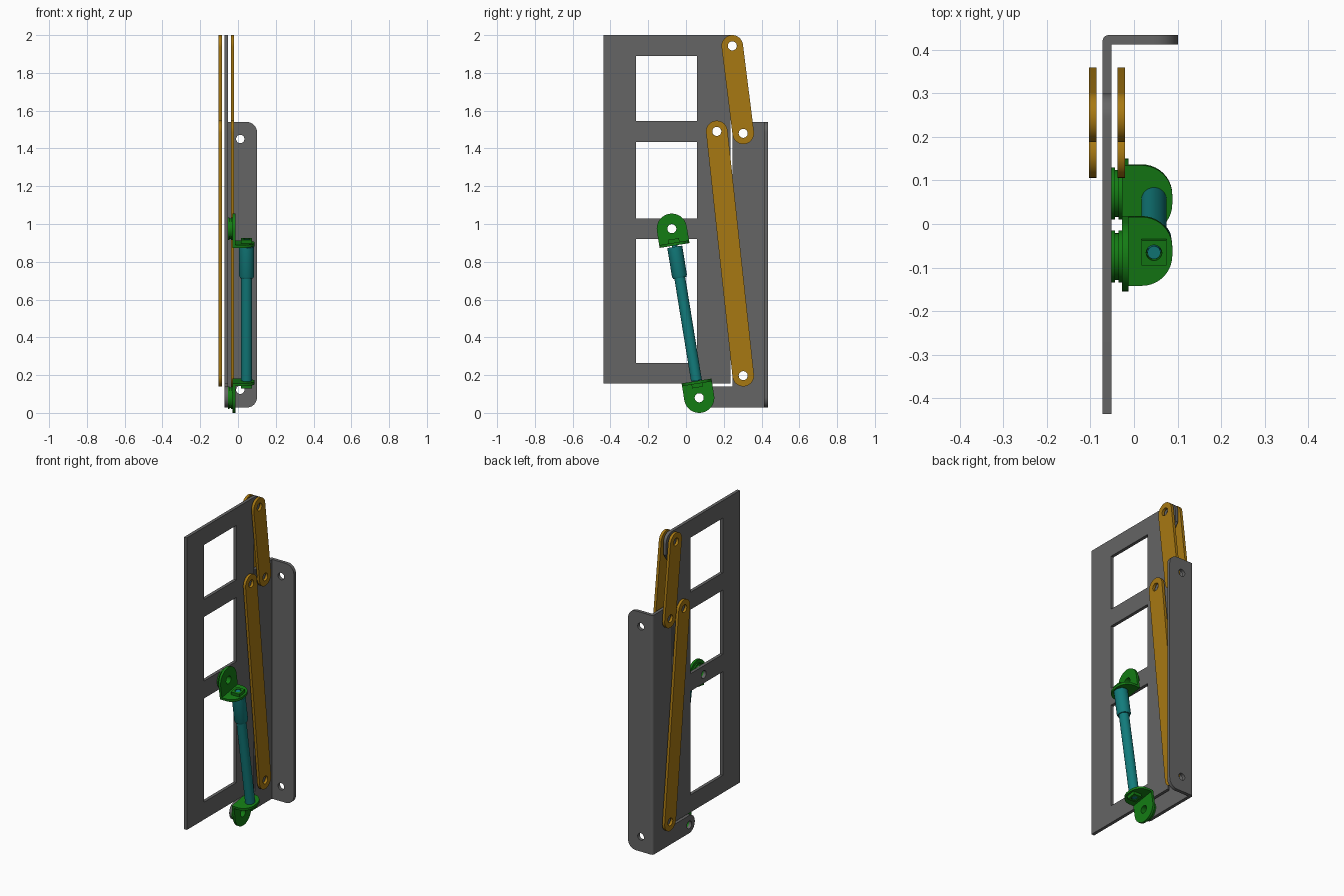
import bpy, bmesh, math
from mathutils import Matrix, Vector

cube = bpy.data.objects.get("Cube")
if cube:
    bpy.data.objects.remove(cube, do_unlink=True)


def material(name, rgb):
    m = bpy.data.materials.new(name)
    m.use_nodes = True
    m.diffuse_color = (*rgb, 1)
    m.node_tree.nodes["Principled BSDF"].inputs["Base Color"].default_value = (*rgb, 1)
    return m


GREY = material("steel grey", (0.13, 0.13, 0.13))
GOLD = material("link gold", (0.39, 0.19, 0.006))
GREEN = material("mount green", (0.007, 0.2, 0.007))
TEAL = material("strut teal", (0.006, 0.2, 0.2))

# Drawing planes: columns are local x, local y, thickness direction
XY = Matrix.Identity(4)
YZ = Matrix(((0, 0, 1, 0), (1, 0, 0, 0), (0, 1, 0, 0), (0, 0, 0, 1)))
XZ = Matrix(((1, 0, 0, 0), (0, 0, 1, 0), (0, 1, 0, 0), (0, 0, 0, 1)))


def finish(name, bm, frame, mat):
    bm.transform(frame)
    bmesh.ops.recalc_face_normals(bm, faces=bm.faces[:])
    mesh = bpy.data.meshes.new(name)
    bm.to_mesh(mesh)
    bm.free()
    mesh.materials.append(mat)
    ob = bpy.data.objects.new(name, mesh)
    bpy.context.collection.objects.link(ob)
    bpy.ops.object.select_all(action="DESELECT")
    ob.select_set(True)
    bpy.context.view_layer.objects.active = ob
    bpy.ops.object.shade_smooth_by_angle(angle=math.radians(30))
    return ob


def circle(a, b, r, n=32):
    steps = [2 * math.pi * i / n for i in range(n)]
    return [Vector((a + r * math.cos(t), b + r * math.sin(t))) for t in steps]


def outline(*corners, n=10):
    """Polygon whose corners are (a, b) or (a, b, radius)."""
    pts = []
    for i, (a, b, *rad) in enumerate(corners):
        p = Vector((a, b))
        if not rad:
            pts.append(p)
            continue
        u = (Vector(corners[i - 1][:2]) - p).normalized()
        v = (Vector(corners[(i + 1) % len(corners)][:2]) - p).normalized()
        half = u.angle(v) / 2
        r = rad[0]
        centre = p + (u + v).normalized() * r / math.sin(half)
        d = r / math.tan(half)
        start, end = p + u * d - centre, p + v * d - centre
        sweep = math.pi - 2 * half
        for k in range(n + 1):
            f = k / n
            w = (start * math.sin((1 - f) * sweep) + end * math.sin(f * sweep)) / math.sin(sweep)
            pts.append(centre + w)
    return [p for i, p in enumerate(pts) if (p - pts[i - 1]).length > 1e-5]


def box(a0, b0, a1, b1):
    return outline((a0, b0), (a1, b0), (a1, b1), (a0, b1))


def plate(name, loops, frame, lo, hi, mat):
    """Flat sheet: the first loop is the outline, the others are holes."""
    bm = bmesh.new()
    edges = []
    for loop in loops:
        vs = [bm.verts.new((p.x, p.y, lo)) for p in loop]
        edges += [bm.edges.new((vs[i - 1], vs[i])) for i in range(len(vs))]
    bmesh.ops.triangle_fill(bm, use_beauty=True, edges=edges, normal=(0, 0, 1))
    ext = bmesh.ops.extrude_face_region(bm, geom=bm.faces[:], use_keep_orig=True)
    moved = [g for g in ext["geom"] if isinstance(g, bmesh.types.BMVert)]
    bmesh.ops.translate(bm, verts=moved, vec=(0, 0, hi - lo))
    return finish(name, bm, frame, mat)


def lathe(name, profile, frame, mat):
    bm = bmesh.new()
    vs = [bm.verts.new((r, 0, z)) for r, z in profile]
    es = [bm.edges.new(pair) for pair in zip(vs, vs[1:])]
    bmesh.ops.spin(bm, geom=vs + es, axis=(0, 0, 1), cent=(0, 0, 0),
                   angle=2 * math.pi, steps=32)
    bmesh.ops.remove_doubles(bm, verts=bm.verts[:], dist=1e-5)
    return finish(name, bm, frame, mat)


# Pivot points as (y, z), and sheet thickness range in x
HOLE = 0.024
SHEET = (-0.072, -0.052)
PANEL_TOP, BRACKET_TOP = (0.245, 1.943), (0.303, 1.48)
PANEL_MID, BRACKET_LOW = (0.163, 1.49), (0.303, 0.197)
STRUT_LOW, STRUT_HIGH = (0.07, 0.08), (-0.075, 0.975)

# Moving panel with three windows and a pivot tab at its top corner
panel = outline((-0.436, 0.155), (0.235, 0.155), (0.235, 1.78), (0.3, 1.87),
                (0.3, 2.0, 0.055), (-0.436, 2.0))
windows = [box(-0.265, lo, 0.058, hi)
           for lo, hi in ((0.265, 0.92), (1.03, 1.435), (1.545, 1.89))]
holes = [circle(*p, HOLE) for p in (PANEL_TOP, PANEL_MID, STRUT_HIGH)]
plate("panel", [panel, *windows, *holes], YZ, *SHEET, GREY)

# Fixed bracket: side sheet with a tongue, rounded fold, flange
side = outline((0.4, 0.028), (0.4, 1.54), (0.245, 1.54), (0.245, 0.14),
               (0.015, 0.14, 0.055), (0.015, 0.028, 0.055))
holes = [circle(*p, HOLE) for p in (BRACKET_TOP, BRACKET_LOW, STRUT_LOW)]
plate("bracket_side", [side, *holes], YZ, *SHEET, GREY)
fold = outline((-0.072, 0.4), (-0.072, 0.434, 0.014), (-0.045, 0.434),
               (-0.045, 0.413), (-0.052, 0.413), (-0.052, 0.4))
plate("bracket_fold", [fold], XY, 0.028, 1.54, GREY)
flange = outline((-0.045, 0.028), (0.101, 0.028, 0.055), (0.101, 1.54, 0.055), (-0.045, 1.54))
plate("bracket_flange", [flange, circle(0.012, 1.45, 0.022), circle(0.012, 0.122, 0.022)],
      XZ, 0.413, 0.434, GREY)


# Link bars, a matching pair on both sides of the sheets
def link(name, low, high, r=0.057):
    d = Vector(high) - Vector(low)
    length = d.length
    frame = (Matrix.Translation((0, *low))
             @ Matrix.Rotation(math.atan2(-d.x, d.y), 4, "X") @ YZ)
    bar = outline((-r, -r, r), (r, -r, r), (r, length + r, r), (-r, length + r, r))
    loops = [bar, circle(0, 0, HOLE), circle(0, length, HOLE)]
    plate(name + "_inner", loops, frame, -0.038, -0.021, GOLD)
    plate(name + "_outer", loops, frame, -0.103, -0.086, GOLD)


link("short_link", BRACKET_TOP, PANEL_TOP)
link("long_link", BRACKET_LOW, PANEL_MID)

# Strut axis
axis = Vector(STRUT_HIGH) - Vector(STRUT_LOW)
tilt = math.atan2(-axis.x, axis.y)
span = axis.length
STRUT_X = 0.046


# Angle mount: stepped washer, upright ear, rounded seat and square nut
def mount(name, pivot, turn):
    frame = Matrix.Translation((0, *pivot)) @ Matrix.Rotation(turn, 4, "X")
    bore = circle(0, 0, HOLE)
    r = 0.08
    for i, (lo, hi, rad) in enumerate(((-0.052, -0.044, 0.06), (-0.044, -0.036, 0.054),
                                       (-0.036, -0.028, 0.06))):
        plate(f"{name}_washer_{i + 1}", [circle(0, 0, rad), bore], frame @ YZ, lo, hi, GREEN)
    ear = outline((-r, -r, r), (r, -r, r), (r, 0.09), (-r, 0.09))
    plate(name + "_ear", [ear, bore], frame @ YZ, -0.028, -0.013, GREEN)
    seat = outline((-0.013, -r), (0.088, -r, 0.07), (0.088, r, 0.07), (-0.013, r))
    plate(name + "_seat", [seat, circle(STRUT_X, 0, 0.016)], frame, 0.075, 0.09, GREEN)
    s = 0.029
    nut = box(STRUT_X - s, -s, STRUT_X + s, s)
    plate(name + "_nut", [nut, circle(STRUT_X, 0, 0.018)], frame, 0.055, 0.075, GREEN)


mount("lower_mount", STRUT_LOW, tilt)
mount("upper_mount", STRUT_HIGH, tilt + math.pi)

# Gas strut: studs, thin rod and thicker sleeve
strut = Matrix.Translation((STRUT_X, *STRUT_LOW)) @ Matrix.Rotation(tilt, 4, "X")
stud = 0.015
lathe("strut", [(0, 0.058), (stud, 0.058), (stud, 0.092), (0.029, 0.092), (0.029, 0.643),
                (0.035, 0.643), (0.04, 0.655), (0.04, span - 0.097), (stud, span - 0.097),
                (stud, span - 0.058), (0, span - 0.058)], strut, TEAL)
